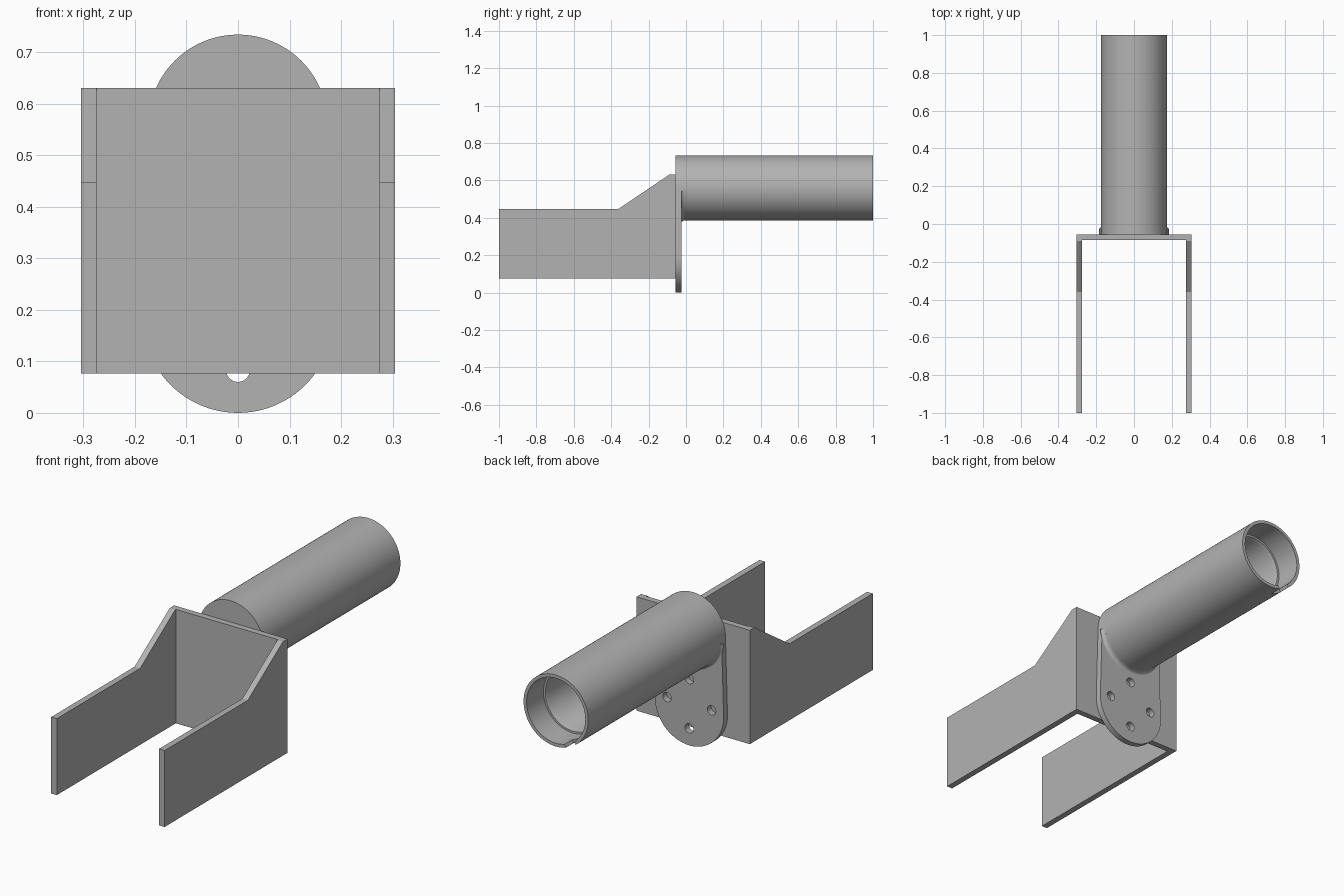
import bpy, bmesh
from math import sin, cos, pi, radians
from mathutils import Matrix, Vector

if "Cube" in bpy.data.objects:
    bpy.data.objects.remove(bpy.data.objects["Cube"], do_unlink=True)

grey = bpy.data.materials.new("plain grey")
grey.use_nodes = True
grey.diffuse_color = (0.45, 0.45, 0.45, 1)
grey.node_tree.nodes["Principled BSDF"].inputs["Base Color"].default_value = (0.45, 0.45, 0.45, 1)

TUBE_Z, TUBE_R = 0.56, 0.174
FOOT_R = 0.185
BACK, FACE = -0.055, -0.025      # front and rear faces of the flange


def finish(name, bm):
    bmesh.ops.recalc_face_normals(bm, faces=bm.faces)
    mesh = bpy.data.meshes.new(name)
    bm.to_mesh(mesh)
    bm.free()
    obj = bpy.data.objects.new(name, mesh)
    mesh.materials.append(grey)
    bpy.context.collection.objects.link(obj)
    return obj


def prism(name, points, direction):
    """Extrude a closed outline of 3D points along a direction."""
    bm = bmesh.new()
    face = bm.faces.new([bm.verts.new(p) for p in points])
    ext = bmesh.ops.extrude_face_region(bm, geom=[face])
    verts = [g for g in ext["geom"] if isinstance(g, bmesh.types.BMVert)]
    bmesh.ops.translate(bm, verts=verts, vec=Vector(direction))
    return finish(name, bm)


def revolve(name, profile, start=0, end=2 * pi, steps=96):
    """Spin a closed (radius, y) profile about the tube axis."""
    full = end - start > 6.28
    bm = bmesh.new()
    rings = []
    for i in range(steps if full else steps + 1):
        a = start + (end - start) * i / steps
        rings.append([bm.verts.new((r * cos(a), y, TUBE_Z + r * sin(a))) for r, y in profile])
    n = len(profile)
    for i in range(steps):
        p, q = rings[i], rings[(i + 1) % len(rings)]
        for j in range(n):
            k = (j + 1) % n
            bm.faces.new((p[j], p[k], q[k], q[j]))
    if not full:
        bm.faces.new(rings[0])
        bm.faces.new(rings[-1])
    return finish(name, bm)


def cut(obj, cutter):
    mod = obj.modifiers.new("cut", 'BOOLEAN')
    mod.operation, mod.solver, mod.object = 'DIFFERENCE', 'EXACT', cutter
    bpy.context.view_layer.objects.active = obj
    bpy.ops.object.modifier_apply(modifier=mod.name)
    bpy.data.objects.remove(cutter, do_unlink=True)


def circle(x, z, r, y, start=0, end=2 * pi, steps=24):
    return [(x + r * cos(start + (end - start) * i / steps), y,
             z + r * sin(start + (end - start) * i / steps)) for i in range(steps)]


# U-shaped bracket, with the side arms stepped down towards the front
plan = [(-0.305, -1), (-0.275, -1), (-0.275, -0.085), (0.275, -0.085),
        (0.275, -1), (0.305, -1), (0.305, BACK), (-0.305, BACK)]
bracket = prism("fork_bracket", [(x, y, 0.076) for x, y in plan], (0, 0, 0.554))
slope = [(-1.1, 0.448), (-0.36, 0.448), (-0.09, 0.63), (-0.09, 0.8), (-1.1, 0.8)]
cut(bracket, prism("arm_cutter", [(-0.5, y, z) for y, z in slope], (1, 0, 0)))

# Flange: round foot, round head matching the tube
outline = (circle(0, TUBE_Z, TUBE_R, BACK, 0, pi, 48) + [(-TUBE_R, BACK, TUBE_Z)]
           + circle(0, FOOT_R, FOOT_R, BACK, pi, 2 * pi, 48) + [(FOOT_R, BACK, FOOT_R)])
flange = prism("mounting_flange", outline, (0, FACE - BACK, 0))
for x, z in ((0, 0.083), (0, 0.322), (0.12, 0.203), (-0.12, 0.203)):
    cut(flange, prism("hole_cutter", circle(x, z, 0.023, BACK - 0.05), (0, 0.2, 0)))

# Tube with a wider socket at its open end
tube = revolve("socket_tube", [(TUBE_R, FACE), (TUBE_R, 1), (0.158, 1), (0.158, 0.87),
                               (0.148, 0.87), (0.142, 0.855), (0.142, FACE)])
slot_turn = Matrix.Translation((0, 0, TUBE_Z)) @ Matrix.Rotation(radians(28), 4, 'Y')
slot = [slot_turn @ Vector(p) for p in ((-0.03, 0.94, -0.22), (0.03, 0.94, -0.22),
                                        (0.03, 0.94, -0.12), (-0.03, 0.94, -0.12))]
cut(tube, prism("slot_cutter", slot, (0, 0.1, 0)))

# Weld fillet under the tube, hugging the flange
fillet = [(0.165, FACE)]
for i in range(7):
    a = pi / 2 * i / 6
    fillet.append((TUBE_R + 0.013 * (1 - sin(a)), FACE + 0.022 * (1 - cos(a))))
fillet.append((0.165, FACE + 0.022))
weld = revolve("weld_fillet", fillet, pi + 0.1, 2 * pi - 0.1, 48)

# Smooth the round parts, keep edges sharp
for obj in (flange, tube, weld):
    bpy.ops.object.select_all(action='DESELECT')
    obj.select_set(True)
    bpy.context.view_layer.objects.active = obj
    bpy.ops.object.shade_smooth_by_angle(angle=radians(30))
